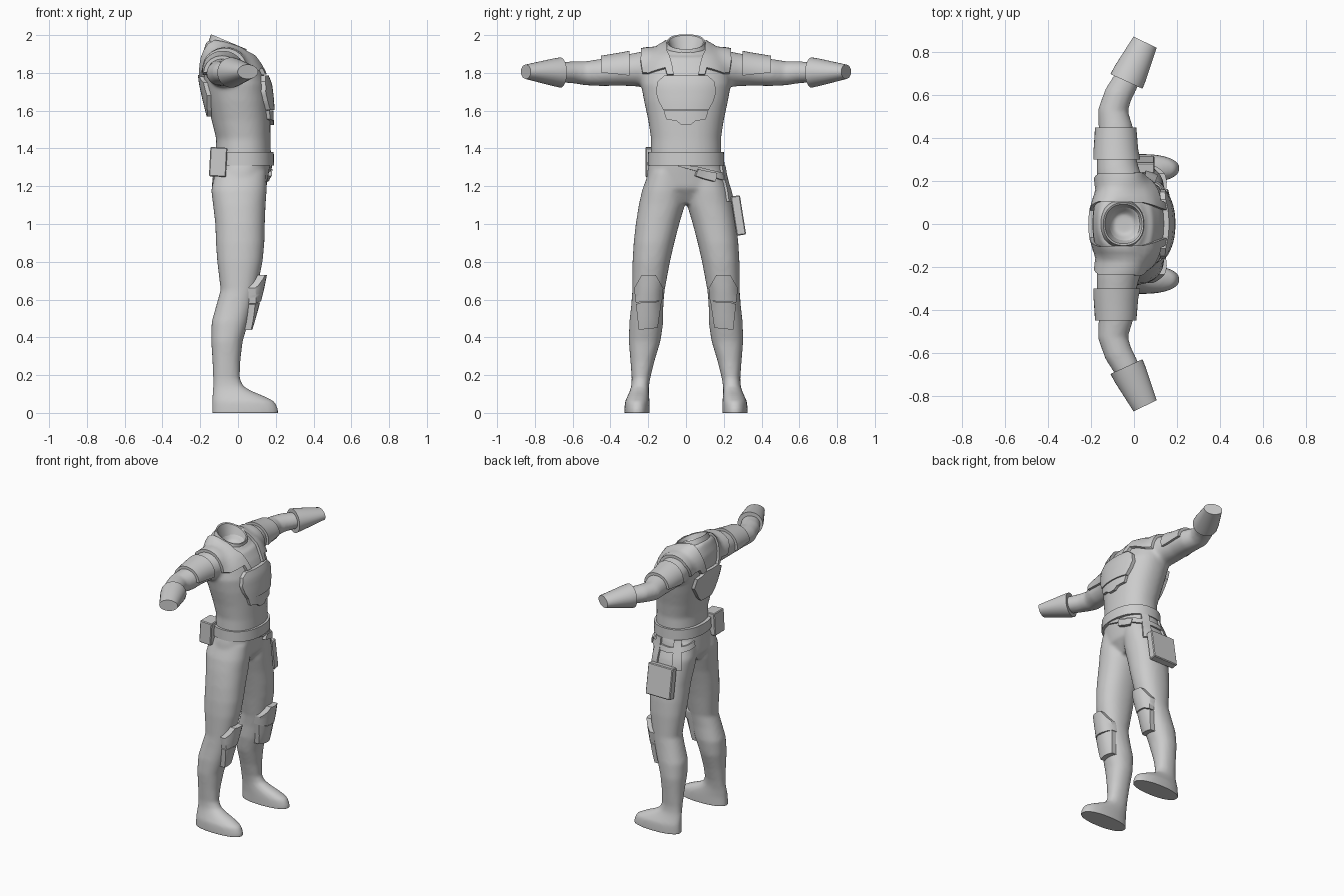
import bpy, bmesh, math
from mathutils import Vector
from mathutils.bvhtree import BVHTree

if "Cube" in bpy.data.objects:
    bpy.data.objects.remove(bpy.data.objects["Cube"])

grey = bpy.data.materials.new("light_grey")
grey.diffuse_color = (0.6, 0.6, 0.6, 1)
grey.use_nodes = True
grey.node_tree.nodes["Principled BSDF"].inputs["Base Color"].default_value = grey.diffuse_color


def finish(name, bm, smooth=True):
    bmesh.ops.recalc_face_normals(bm, faces=bm.faces)
    me = bpy.data.meshes.new(name)
    bm.to_mesh(me)
    bm.free()
    me.materials.append(grey)
    ob = bpy.data.objects.new(name, me)
    bpy.context.collection.objects.link(ob)
    if smooth:
        bpy.ops.object.select_all(action='DESELECT')
        ob.select_set(True)
        bpy.context.view_layer.objects.active = ob
        bpy.ops.object.shade_smooth_by_angle(angle=math.radians(35))
    return ob


def skin(bm, rings, caps=True):
    rows = [[bm.verts.new(p) for p in r] for r in rings]
    n = len(rows[0])
    for a, b in zip(rows, rows[1:]):
        for i in range(n):
            bm.faces.new((a[i], a[(i + 1) % n], b[(i + 1) % n], b[i]))
    if caps:
        bm.faces.new(rows[0][::-1])
        bm.faces.new(rows[-1])


def spow(v, p):
    return math.copysign(abs(v) ** p, v)


def level_ring(z, xb, xf, y0, y1, slope=0, power=0.9, n=40):
    """Horizontal section between back/front x and two y limits."""
    cx, cy, rx, ry = (xb + xf) / 2, (y0 + y1) / 2, (xf - xb) / 2, (y1 - y0) / 2
    out = []
    for i in range(n):
        a = math.tau * i / n
        x = cx + rx * spow(math.cos(a), power)
        out.append((x, cy + ry * spow(math.sin(a), power), z + slope * (x - cx)))
    return out


def tube_rings(path, s, n=32):
    """Sections along an arm path of (x, y, z, horizontal r, vertical r)."""
    pts = [Vector((p[0], s * p[1], p[2])) for p in path]
    out = []
    for i, p in enumerate(path):
        d = pts[min(i + 1, len(pts) - 1)] - pts[max(i - 1, 0)]
        h = Vector((d.y, -d.x, 0)).normalized()
        out.append([pts[i] + h * p[3] * math.cos(math.tau * k / n)
                    + Vector((0, 0, p[4] * math.sin(math.tau * k / n))) for k in range(n)])
    return out


# Body suit: torso, legs and arms fused into one smooth skin
body_bm = bmesh.new()
torso = [(1.11, -.09, .09, .09), (1.19, -.14, .15, .215), (1.28, -.13, .165, .205),
         (1.35, -.12, .175, .188), (1.45, -.115, .172, .185), (1.55, -.14, .172, .2),
         (1.65, -.165, .168, .222), (1.74, -.185, .158, .238), (1.82, -.195, .125, .235),
         (1.885, -.192, .085, .2), (1.925, -.17, .06, .15), (1.945, -.155, .045, .11)]
skin(body_bm, [level_ring(z, b, f, -w, w, -.3 if z > 1.9 else 0) for z, b, f, w in torso]
     + [level_ring(1.925, -.13, .02, -.08, .08, -.3), level_ring(1.88, -.1, 0, -.05, .05)])
leg = [(1.28, -.12, .15, .01, .195), (1.18, -.142, .152, .002, .232), (1.1, -.132, .146, .006, .25),
       (1.0, -.12, .142, .036, .266), (.9, -.117, .14, .062, .277), (.8, -.11, .13, .085, .283),
       (.65, -.092, .1, .113, .284), (.57, -.115, .08, .12, .29), (.48, -.14, .055, .12, .3),
       (.38, -.142, .025, .135, .303), (.27, -.135, .012, .168, .294), (.18, -.132, .01, .19, .287),
       (.14, -.132, .03, .196, .29), (.115, -.134, .075, .197, .298), (.088, -.136, .14, .195, .31),
       (.06, -.137, .195, .193, .323), (.02, -.138, .213, .192, .326), (-.03, -.138, .213, .192, .326)]
arm = [(-.05, .1, 1.82, .1, .09), (-.065, .2, 1.82, .105, .1), (-.078, .26, 1.818, .098, .09),
       (-.085, .34, 1.812, .088, .08), (-.085, .45, 1.802, .08, .072), (-.098, .53, 1.798, .07, .064),
       (-.075, .6, 1.803, .066, .058), (-.025, .69, 1.803, .06, .052)]
for s in (1, -1):
    skin(body_bm, [level_ring(z, b, f, s * i, s * o) for z, b, f, i, o in leg])
    skin(body_bm, tube_rings(arm, s))
body = finish("body_suit", body_bm, False)
rm = body.modifiers.new("fuse", 'REMESH')
rm.mode, rm.voxel_size = 'VOXEL', 0.011
sm = body.modifiers.new("relax", 'SMOOTH')
sm.factor, sm.iterations = 0.5, 8
bpy.context.view_layer.update()
baked = bpy.data.meshes.new_from_object(body.evaluated_get(bpy.context.evaluated_depsgraph_get()))
body.modifiers.clear()
body.data = baked
for v in baked.vertices:
    v.co.z = max(v.co.z, 0)
baked.shade_smooth()
bvh = BVHTree.FromPolygons([v.co for v in baked.vertices], [p.vertices for p in baked.polygons])


# Armour plates: an outline wrapped onto the body and thickened
def front_map(sign):
    return lambda u, v: (Vector((sign, u, v)), Vector((-sign, 0, 0)))


def around_y(cx, cz):
    def f(u, v):
        d = Vector((math.sin(math.radians(u)), 0, math.cos(math.radians(u))))
        return Vector((cx, v, cz)) + d * 0.6, -d
    return f


def around_z(u, v):
    d = Vector((math.cos(math.radians(u)), math.sin(math.radians(u)), 0))
    return Vector((.02, 0, v)) + d * 0.6, -d


def plate(name, outline, mapper, thick, step, flip=1):
    bm = bmesh.new()
    bm.faces.new([bm.verts.new((u, v, 0)) for u, v in outline])
    for ax in (0, 1):
        lo, hi = min(p[ax] for p in outline), max(p[ax] for p in outline)
        no = Vector((1 - ax, ax, 0))
        for k in range(1, math.ceil((hi - lo) / step[ax])):
            bmesh.ops.bisect_plane(bm, geom=bm.verts[:] + bm.edges[:] + bm.faces[:],
                                   plane_co=no * (lo + k * step[ax]), plane_no=no)
    rays = []
    for v in bm.verts:
        o, d = mapper(v.co.x, v.co.y)
        o.y *= flip
        d.y *= flip
        hit = bvh.ray_cast(o, d)[0] or bvh.find_nearest(o + d * 0.85)[0]
        rays.append((hit - d * thick, hit + d * 0.008))
    top = bm.verts[:]
    low = [bm.verts.new(r[1]) for r in rays]
    pair = dict(zip(top, low))
    for v, r in zip(top, rays):
        v.co = r[0]
    rim = [e for e in bm.edges if e.is_boundary]
    for f in bm.faces[:]:
        bm.faces.new([pair[v] for v in reversed(f.verts)])
    for e in rim:
        a, b = e.verts
        bm.faces.new((a, b, pair[b], pair[a]))
    return finish(name, bm)


def both(half):
    return half + [(-u, v) for u, v in reversed(half)]


fine = (.025, .025)
plate("chest_plate", both([(.115, 1.785), (.15, 1.755), (.16, 1.7), (.145, 1.65), (.12, 1.603)]),
      front_map(1), .024, fine)
plate("belly_plate", both([(.118, 1.6), (.105, 1.555), (.05, 1.545), (.025, 1.525)]),
      front_map(1), .018, fine)
plate("back_plate", both([(.07, 1.79), (.1, 1.765), (.135, 1.75), (.14, 1.68), (.09, 1.6), (.06, 1.57)]),
      front_map(-1), .022, fine)

for s, side in ((1, "left"), (-1, "right")):
    plate("shoulder_pad_" + side,
          [(-78, .06), (-78, .1), (-66, .12), (-70, .2), (-40, .235), (35, .24), (62, .23), (70, .2),
           (66, .11), (78, .1), (78, .065), (60, .075), (30, .1), (-30, .105)],
          around_y(-.05, 1.75), .02, (10, .025), s)
    plate("upper_arm_guard_" + side, [(-100, .3), (100, .3), (92, .45), (-92, .45)],
          around_y(-.085, 1.805), .018, (10, .05), s)
    plate("knee_guard_" + side,
          [(.16, .73), (.235, .73), (.275, .66), (.265, .58), (.235, .59), (.16, .59), (.125, .6), (.12, .66)],
          front_map(1), .038, fine, s)
    plate("shin_guard_" + side, [(.128, .6), (.165, .585), (.235, .585), (.265, .575), (.25, .44), (.15, .45)],
          front_map(1), .034, fine, s)
    # Flared forearm cuff with a flat end
    bm = bmesh.new()
    skin(bm, tube_rings([(-.035, .665, 1.802, .082, .08), (-.018, .702, 1.803, .08, .073),
                         (.052, .848, 1.806, .06, .038)], s))
    finish("forearm_cuff_" + side, bm)

# Collar: slanted open funnel
bm = bmesh.new()
skin(bm, [level_ring(1.925, -.155, .05, -.115, .115, -.42), level_ring(1.965, -.143, .045, -.1, .1, -.42),
          level_ring(1.962, -.135, .037, -.092, .092, -.42), level_ring(1.9, -.115, .015, -.07, .07, -.3)], False)
finish("collar", bm)

# Waist belt
bm = bmesh.new()
skin(bm, [level_ring(z, -.13 - g, .178 + g, -.19 - g, .19 + g)
          for z, g in ((1.31, -.02), (1.31, .013), (1.38, .011), (1.38, -.02))], False)
finish("belt", bm)

# Hip strap sloping down to the holster side, with buckle and hangers
plate("hip_strap", [(-15, 1.305), (20, 1.28), (60, 1.235), (100, 1.225), (150, 1.25), (150, 1.285),
                    (100, 1.26), (60, 1.275), (20, 1.305), (-15, 1.315)], around_z, .012, (10, .05))
plate("strap_buckle", [(18, 1.255), (48, 1.225), (52, 1.27), (22, 1.29)], around_z, .022, (8, .05))
for i, a in enumerate((68, 108)):
    plate("holster_hanger_%d" % (i + 1), [(a, 1.12), (a + 14, 1.12), (a + 14, 1.31), (a, 1.31)],
          around_z, .014, (7, .03))


def box(name, centre, size, tilt=0, turn=0):
    bm = bmesh.new()
    bmesh.ops.create_cube(bm, size=1)
    bmesh.ops.scale(bm, vec=size, verts=bm.verts)
    bmesh.ops.bevel(bm, geom=bm.edges[:], offset=.005, segments=1, affect='EDGES')
    ob = finish(name, bm, False)
    ob.location = centre
    ob.rotation_euler = (tilt, turn, 0)
    return ob


# Thigh holster and belt pouch
box("thigh_holster", (0, .277, 1.045), (.19, .05, .21), math.radians(9))
box("belt_pouch", (-.105, -.16, 1.328), (.09, .11, .155), 0, math.radians(3))
